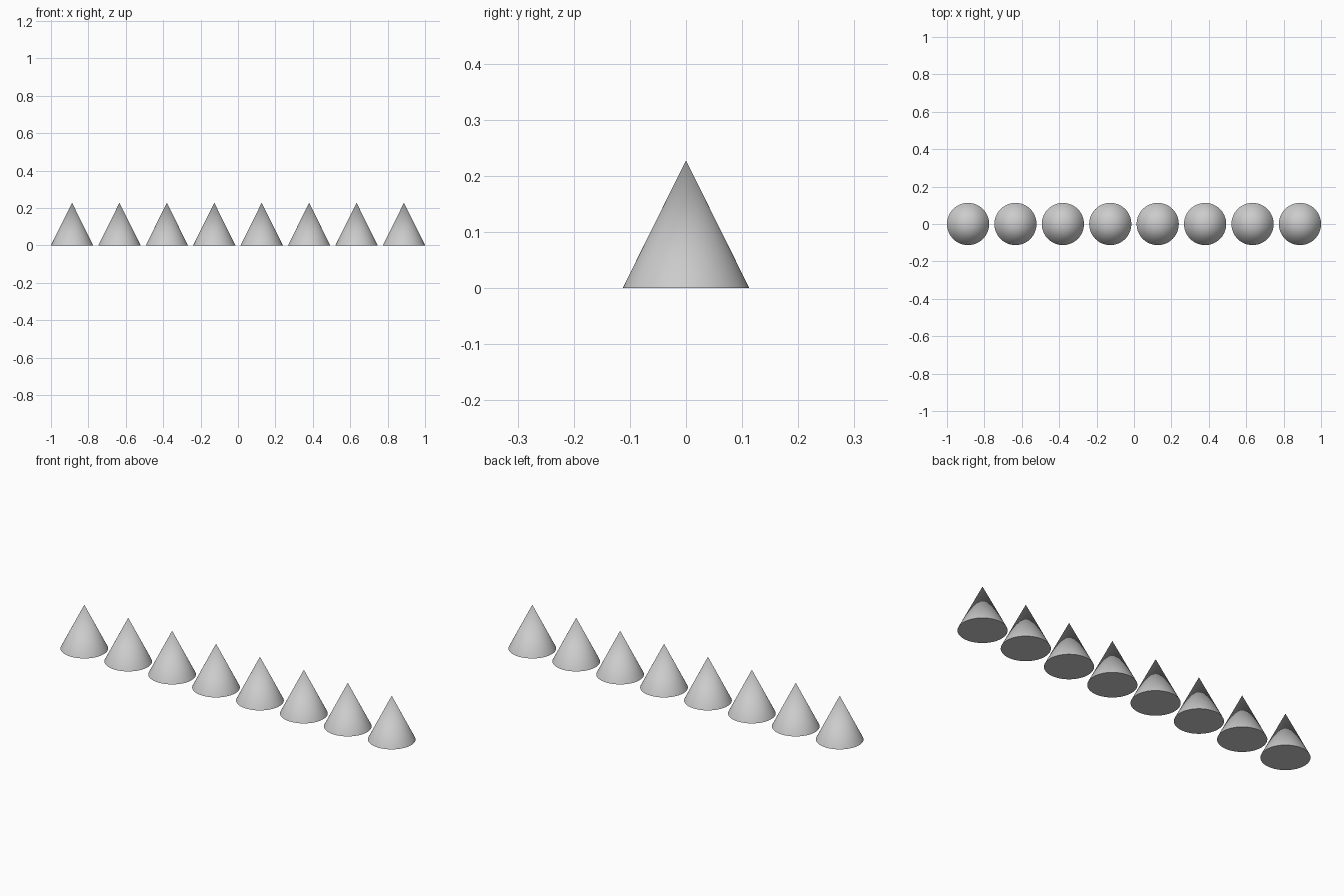
import bpy

if "Cube" in bpy.data.objects:
    bpy.data.objects.remove(bpy.data.objects["Cube"])

COUNT = 8
RADIUS = 0.1127
HEIGHT = 0.2275
SPACING = (2 - 2 * RADIUS) / (COUNT - 1)


def add_cone(index):
    x = (index - (COUNT - 1) / 2) * SPACING
    bpy.ops.mesh.primitive_cone_add(vertices=96, radius1=RADIUS, radius2=0,
                                    depth=HEIGHT, location=(x, 0, HEIGHT / 2))
    bpy.context.object.name = f"cone_{index + 1}"
    # smooth sides, crisp base rim
    bpy.ops.object.shade_smooth_by_angle()


# row of identical closed cones along x
for i in range(COUNT):
    add_cone(i)
